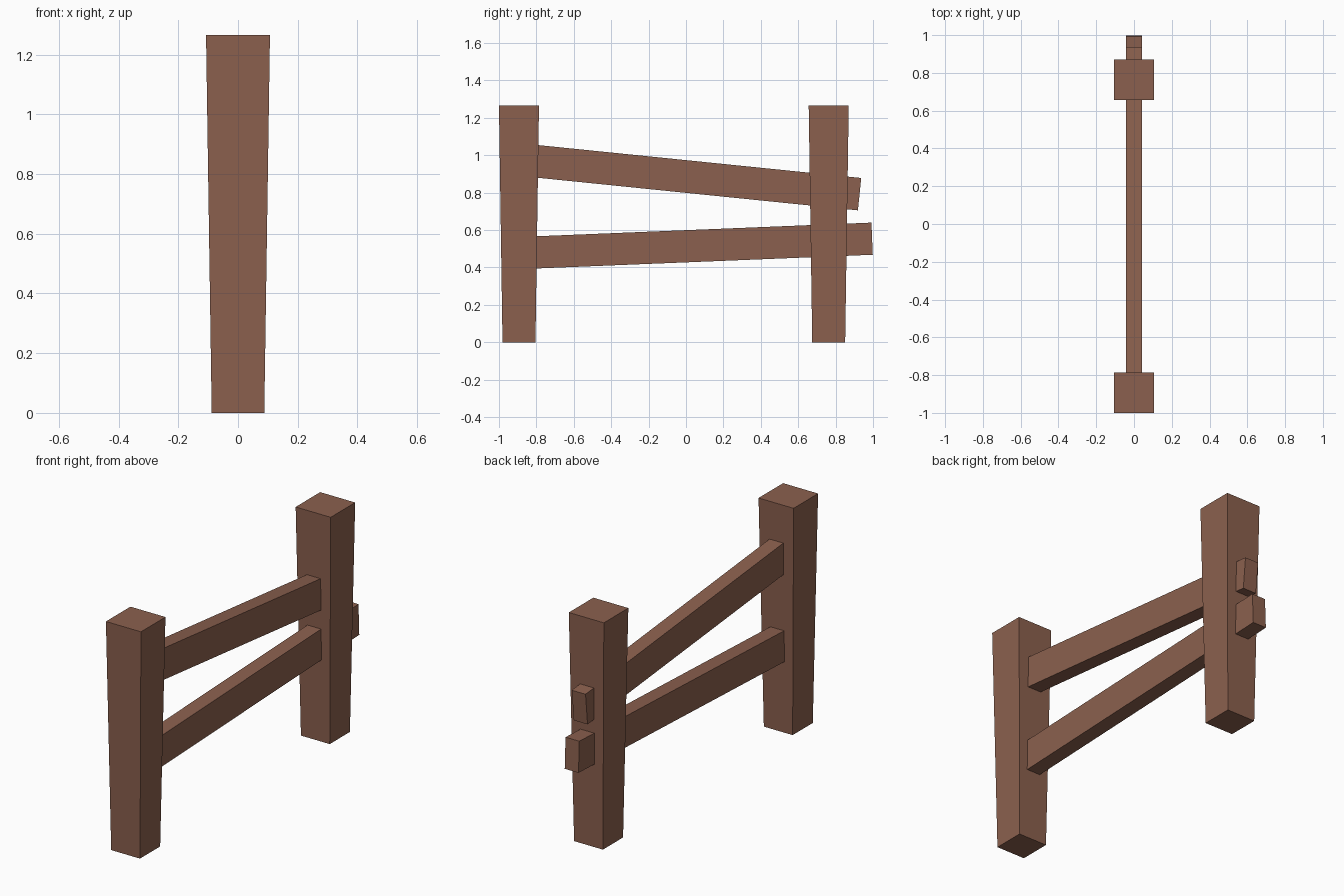
import bpy, bmesh
from mathutils import Vector

if "Cube" in bpy.data.objects:
    bpy.data.objects.remove(bpy.data.objects["Cube"])

wood = bpy.data.materials.new("brown wood")
wood.diffuse_color = (0.26, 0.118, 0.077, 1)
wood.use_nodes = True
wood.node_tree.nodes["Principled BSDF"].inputs["Base Color"].default_value = wood.diffuse_color


def loft(name, lower, upper):
    """Solid prism between two matching four-sided loops."""
    bm = bmesh.new()
    a = [bm.verts.new(p) for p in lower]
    b = [bm.verts.new(p) for p in upper]
    bm.faces.new(a)
    bm.faces.new(b)
    for i in range(4):
        j = (i + 1) % 4
        bm.faces.new((a[i], a[j], b[j], b[i]))
    bmesh.ops.recalc_face_normals(bm, faces=bm.faces)
    mesh = bpy.data.meshes.new(name)
    bm.to_mesh(mesh)
    bm.free()
    mesh.materials.append(wood)
    bpy.context.collection.objects.link(bpy.data.objects.new(name, mesh))


CORNERS = ((-1, -1), (1, -1), (1, 1), (-1, 1))


# Square posts, wider at the top
def post(name, y, bottom=0.088, top=0.107, height=1.265):
    loft(name,
         [Vector((u * bottom, y + v * bottom, 0)) for u, v in CORNERS],
         [Vector((u * top, y + v * top, height)) for u, v in CORNERS])


# Sloping rails between (y, z) centre points, with square-cut ends
def rail(name, start, end, half_x=0.042, half_z=0.086):
    s, e = Vector((0, *start)), Vector((0, *end))
    d = (e - s).normalized()
    up = Vector((0, -d.z, d.y))
    side = Vector((1, 0, 0))
    ring = [side * u * half_x + up * v * half_z for u, v in CORNERS]
    loft(name, [s + r for r in ring], [e + r for r in ring])


post("front_post", -0.893)
post("back_post", 0.763)
rail("upper_rail", (-0.87, 0.975), (0.928, 0.792), half_z=0.087)
rail("lower_rail", (-0.87, 0.478), (0.995, 0.554))
